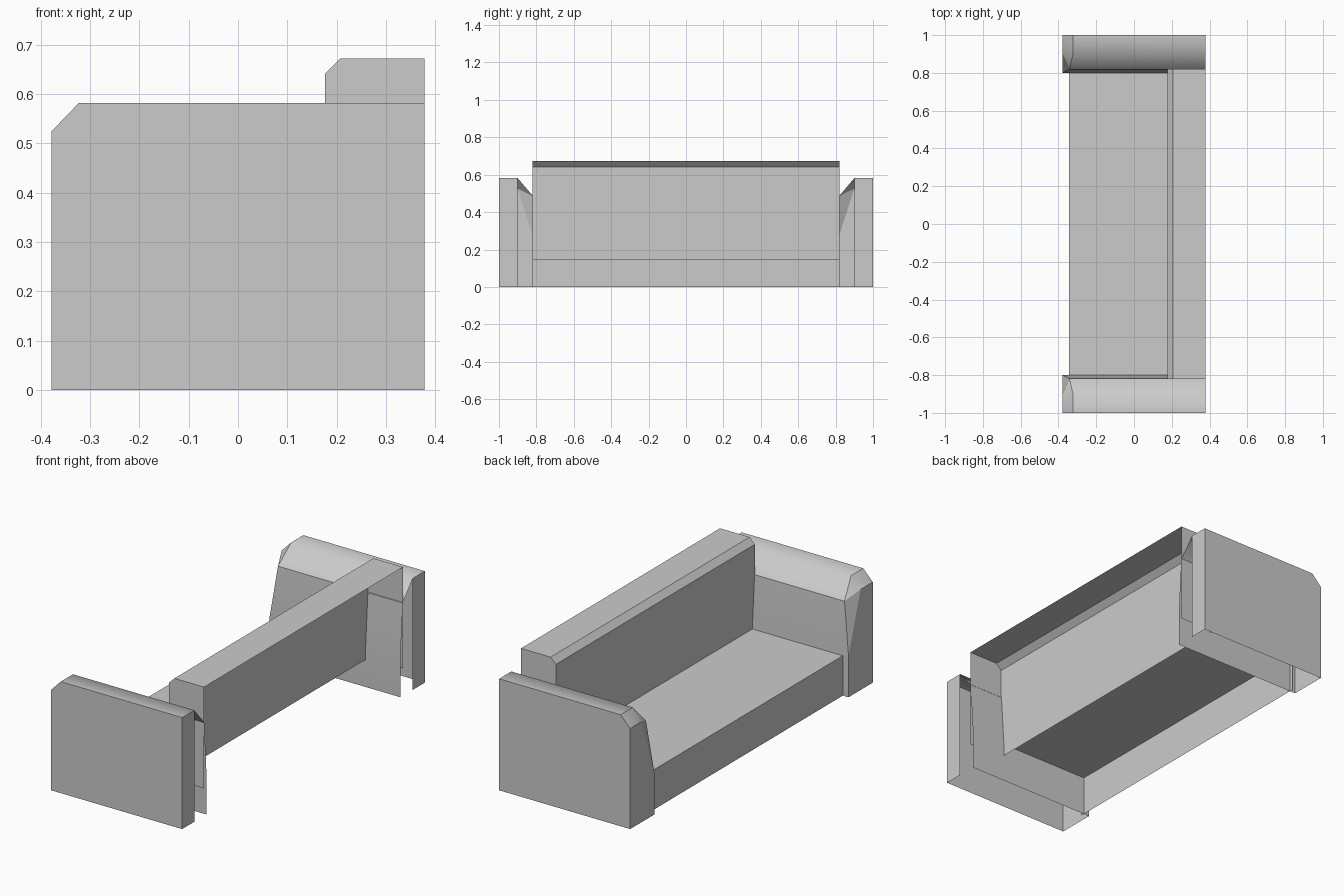
import bpy
import bmesh

if "Cube" in bpy.data.objects:
    bpy.data.objects.remove(bpy.data.objects["Cube"])


def make_object(name, points, faces):
    mesh = bpy.data.meshes.new(name)
    mesh.from_pydata(points, [], faces)
    mesh.update()
    obj = bpy.data.objects.new(name, mesh)
    bpy.context.collection.objects.link(obj)
    return obj


def strip(name, profile, half, caps=None):
    """Sweep an open XZ profile along y; optional closed end caps."""
    n = len(profile)
    pts = [(x, -half, z) for x, z in profile] + [(x, half, z) for x, z in profile]
    faces = [(i, i + n, i + n + 1, i + 1) for i in range(n - 1)]
    if caps:
        k = len(pts)
        pts += [(caps[0], -half, caps[1]), (caps[0], half, caps[1])]
        faces.append(tuple(reversed(range(n))) + (k,))
        faces.append(tuple(range(n, 2 * n)) + (k + 1,))
    return make_object(name, pts, faces)


# Seat: front board and seat top, open below
strip("seat", [(-0.345, 0), (-0.345, 0.208), (0.177, 0.208)], 0.82)

# Backrest: chamfered shell with end caps, open at the back
strip("backrest", [(0.177, 0.143), (0.177, 0.642), (0.207, 0.672), (0.378, 0.672)],
      0.82, caps=(0.378, 0.143))

# Arm: chamfered outer side, ridge line and tilted inner panel, open below
side = [(-0.378, 0), (-0.378, 0.525), (-0.323, 0.582), (0.378, 0.582), (0.378, 0)]
outer = [(x, -1.0, z) for x, z in side]
ridge = [(x, -0.9, z) for x, z in side]
inner = [(-0.378, -0.8, 0), (-0.378, -0.8, 0.215), (-0.342, -0.818, 0.485),
         (0.378, -0.818, 0.485), (0.378, -0.8, 0.215), (0.378, -0.8, 0)]
faces = [(0, 4, 3, 2, 1)]
faces += [(i, i + 1, i + 6, i + 5) for i in range(4)]
faces += [(5, 6, 11, 10), (6, 12, 11), (6, 7, 12), (7, 8, 13, 12),
          (11, 12, 13, 14), (10, 11, 14, 15)]
arm = make_object("arms", outer + ridge + inner, faces)

# Soft shading along the arm's ridge and gentle folds, crisp edges elsewhere
bm = bmesh.new()
bm.from_mesh(arm.data)
for f in bm.faces:
    f.smooth = True
for e in bm.edges:
    on_ridge = all(abs(v.co.y + 0.9) < 0.001 for v in e.verts)
    e.smooth = on_ridge or e.calc_face_angle(3.0) < 0.3
bm.to_mesh(arm.data)
bm.free()

# Second arm by mirroring along the length
mirror = arm.modifiers.new("mirror", 'MIRROR')
mirror.use_axis = (False, True, False)
mirror.use_mirror_merge = False
